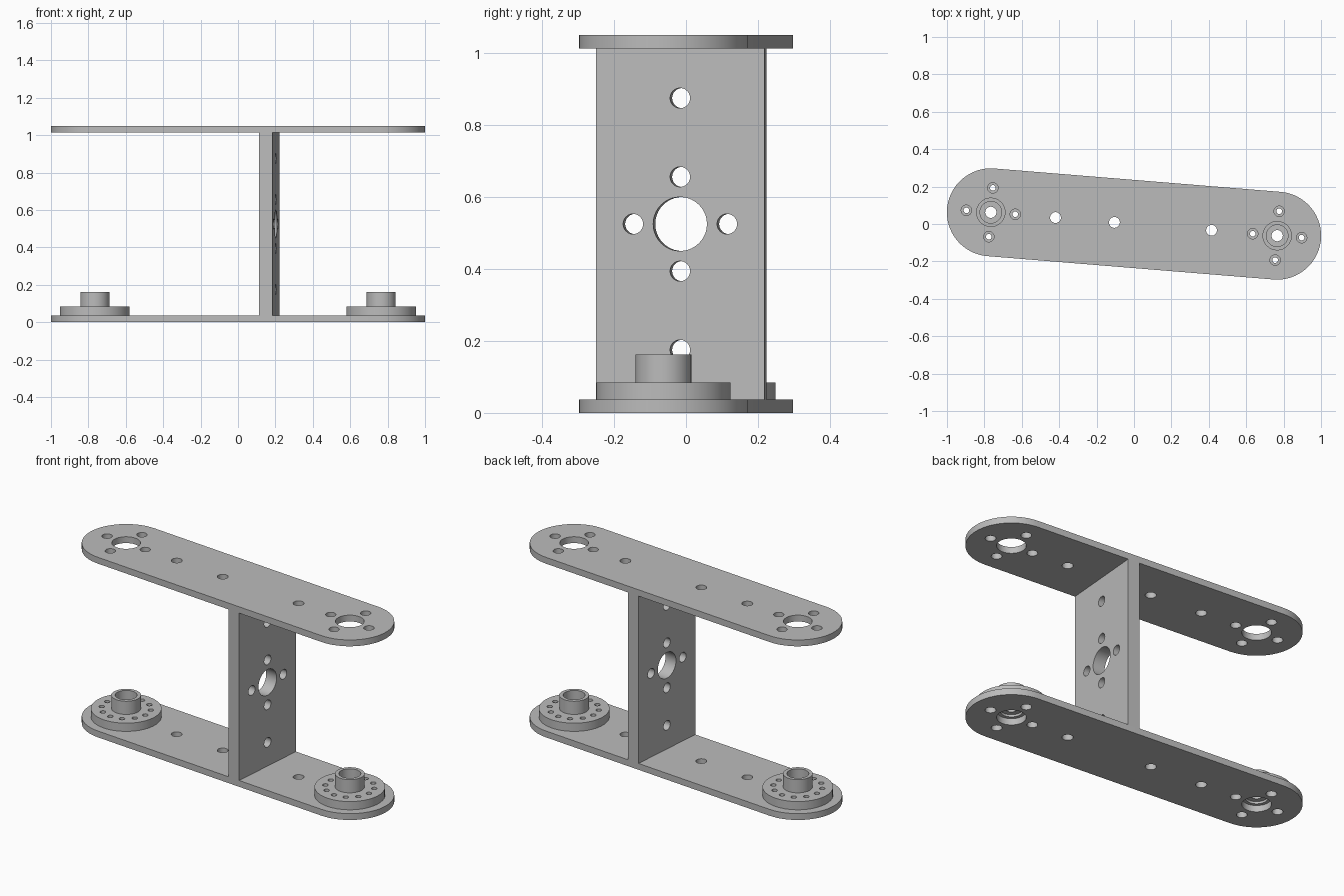
import bpy, bmesh
from math import pi, cos, sin, radians
from mathutils import Matrix, Vector

if "Cube" in bpy.data.objects:
    bpy.data.objects.remove(bpy.data.objects["Cube"])

TILT = radians(-4.67)      # the whole bracket is turned about z
REACH = 0.768              # distance of the hub axes from the middle
RADIUS = 0.235             # rounded plate ends
THICK = 0.037
HEIGHT = 1.05
BOLT = 0.131               # bolt circle radius
TURN = Matrix.Rotation(TILT, 3, 'Z')

metal = bpy.data.materials.new("grey metal")
metal.use_nodes = True
GREY = (0.5, 0.5, 0.5, 1)
metal.diffuse_color = GREY
metal.node_tree.nodes["Principled BSDF"].inputs["Base Color"].default_value = GREY


def arc(x, y, r, start=0.0, sweep=2 * pi, n=40, closed=True):
    steps = n if closed else n - 1
    return [(x + r * cos(start + sweep * i / steps),
             y + r * sin(start + sweep * i / steps)) for i in range(n)]


def bolt_circle(x, y, r, count):
    return [arc(x + BOLT * cos(2 * pi * i / count),
                y + BOLT * sin(2 * pi * i / count), r, n=24) for i in range(count)]


def extrude_profile(name, loops, depth, centre, upright=False):
    """Extrude a flat outline with holes, centred on a point of the bracket."""
    curve = bpy.data.curves.new(name, 'CURVE')
    curve.dimensions = '2D'
    curve.fill_mode = 'BOTH'
    curve.extrude = depth / 2
    for loop in loops:
        spline = curve.splines.new('POLY')
        spline.points.add(len(loop) - 1)
        for point, (x, y) in zip(spline.points, loop):
            point.co = (x, y, 0, 1)
        spline.use_cyclic_u = True
    obj = bpy.data.objects.new(name, curve)
    bpy.context.collection.objects.link(obj)
    obj.location = TURN @ Vector(centre)
    obj.rotation_euler = (pi / 2, 0, pi / 2 + TILT) if upright else (0, 0, TILT)
    bpy.ops.object.select_all(action='DESELECT')
    obj.select_set(True)
    bpy.context.view_layer.objects.active = obj
    bpy.ops.object.convert(target='MESH')
    obj = bpy.context.object
    bm = bmesh.new()
    bm.from_mesh(obj.data)
    bmesh.ops.remove_doubles(bm, verts=bm.verts, dist=0.0001)
    bmesh.ops.recalc_face_normals(bm, faces=bm.faces)
    bm.to_mesh(obj.data)
    bm.free()
    obj.data.materials.clear()
    obj.data.materials.append(metal)
    bpy.ops.object.shade_smooth_by_angle(angle=radians(30))
    return obj


# Slotted plates with rounded ends, hub openings and holes along the axis
plate = [arc(REACH, 0, RADIUS, -pi / 2, pi, 32, False)
         + arc(-REACH, 0, RADIUS, pi / 2, pi, 32, False)]
for u in (-REACH, REACH):
    plate.append(arc(u, 0, 0.076))
    plate += bolt_circle(u, 0, 0.028, 4)
plate += [arc(u, 0, 0.029, n=24) for u in (-0.421, -0.105, 0.416)]
extrude_profile("bottom_plate", plate, THICK, (0, 0, THICK / 2))
extrude_profile("top_plate", plate, THICK, (0, 0, HEIGHT - THICK / 2))

# Upright web joining the plates
half = HEIGHT / 2 - THICK
web = [[(-RADIUS, -half), (RADIUS, -half), (RADIUS, half), (-RADIUS, half)],
       arc(0, 0, 0.075)]
web += bolt_circle(0, 0, 0.028, 4)
web += [arc(0, z, 0.028, n=24) for z in (-0.35, 0.35)]
extrude_profile("upright_web", web, 0.072, (0.167, 0, HEIGHT / 2), upright=True)

# Hubs: drilled flange, hollow boss and an inner ring with a small bore
for side, u in (("right", -REACH), ("left", REACH)):
    def ring(part, outer, inner, low, high, extra=()):
        extrude_profile(side + part, [arc(0, 0, outer), arc(0, 0, inner), *extra],
                        high - low, (u, 0, (low + high) / 2))
    ring("_hub_flange", 0.187, 0.058, THICK, 0.085, bolt_circle(0, 0, 0.015, 12))
    ring("_hub_boss", 0.078, 0.058, 0.085, 0.162)
    ring("_hub_inner_ring", 0.058, 0.03, 0.05, 0.085)
